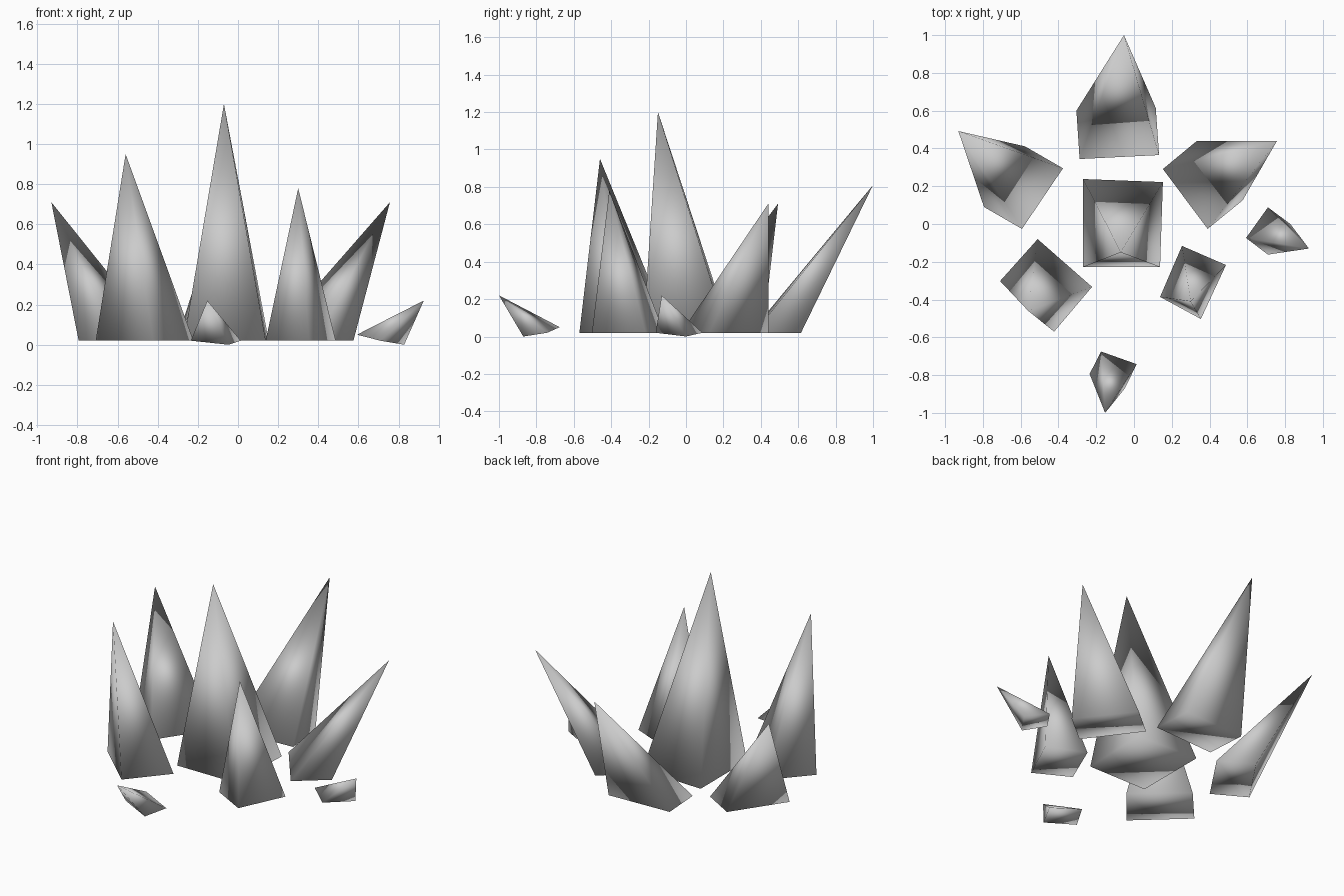
import bpy, bmesh

BASE_Z = 0.02


def crystal(name, base, tip):
    """Four-sided spike: base corners (x, y[, z]) rising to one tip."""
    bm = bmesh.new()
    ring = [bm.verts.new(p if len(p) == 3 else (*p, BASE_Z)) for p in base]
    apex = bm.verts.new(tip)
    bm.faces.new(ring)
    for i in range(4):
        bm.faces.new((ring[i], ring[(i + 1) % 4], apex))
    bmesh.ops.recalc_face_normals(bm, faces=bm.faces)
    for f in bm.faces:
        f.smooth = True
    mesh = bpy.data.meshes.new(name)
    bm.to_mesh(mesh)
    bm.free()
    obj = bpy.data.objects.new(name, mesh)
    bpy.context.collection.objects.link(obj)


# Tall upright crystals
crystal("center_crystal",
        [(-0.27, 0.238), (0.153, 0.222), (0.138, -0.228), (-0.27, -0.228)],
        (-0.07, -0.15, 1.2))
crystal("front_left_crystal",
        [(-0.51, -0.08), (-0.222, -0.333), (-0.423, -0.57), (-0.709, -0.302)],
        (-0.56, -0.46, 0.95))
crystal("front_right_crystal",
        [(0.254, -0.116), (0.487, -0.217), (0.354, -0.503), (0.138, -0.386)],
        (0.30, -0.41, 0.78))

# Outward leaning crystals
crystal("back_crystal",
        [(-0.305, 0.60), (-0.288, 0.344), (0.133, 0.365), (0.115, 0.615)],
        (-0.053, 1.0, 0.81))
crystal("back_left_crystal",
        [(-0.794, 0.09), (-0.593, -0.026), (-0.376, 0.295), (-0.577, 0.411)],
        (-0.93, 0.492, 0.71))
crystal("back_right_crystal",
        [(0.153, 0.291), (0.333, 0.44), (0.575, 0.125), (0.39, -0.026)],
        (0.757, 0.44, 0.71))

# Small tilted shards
crystal("right_shard",
        [(0.593, -0.074, 0.05), (0.709, 0.088, 0.02),
         (0.828, 0.0, 0.0), (0.709, -0.162, 0.02)],
        (0.926, -0.13, 0.22))
crystal("front_shard",
        [(-0.175, -0.675, 0.05), (0.014, -0.742, 0.02),
         (-0.048, -0.87, 0.0), (-0.235, -0.794, 0.02)],
        (-0.153, -1.0, 0.22))
